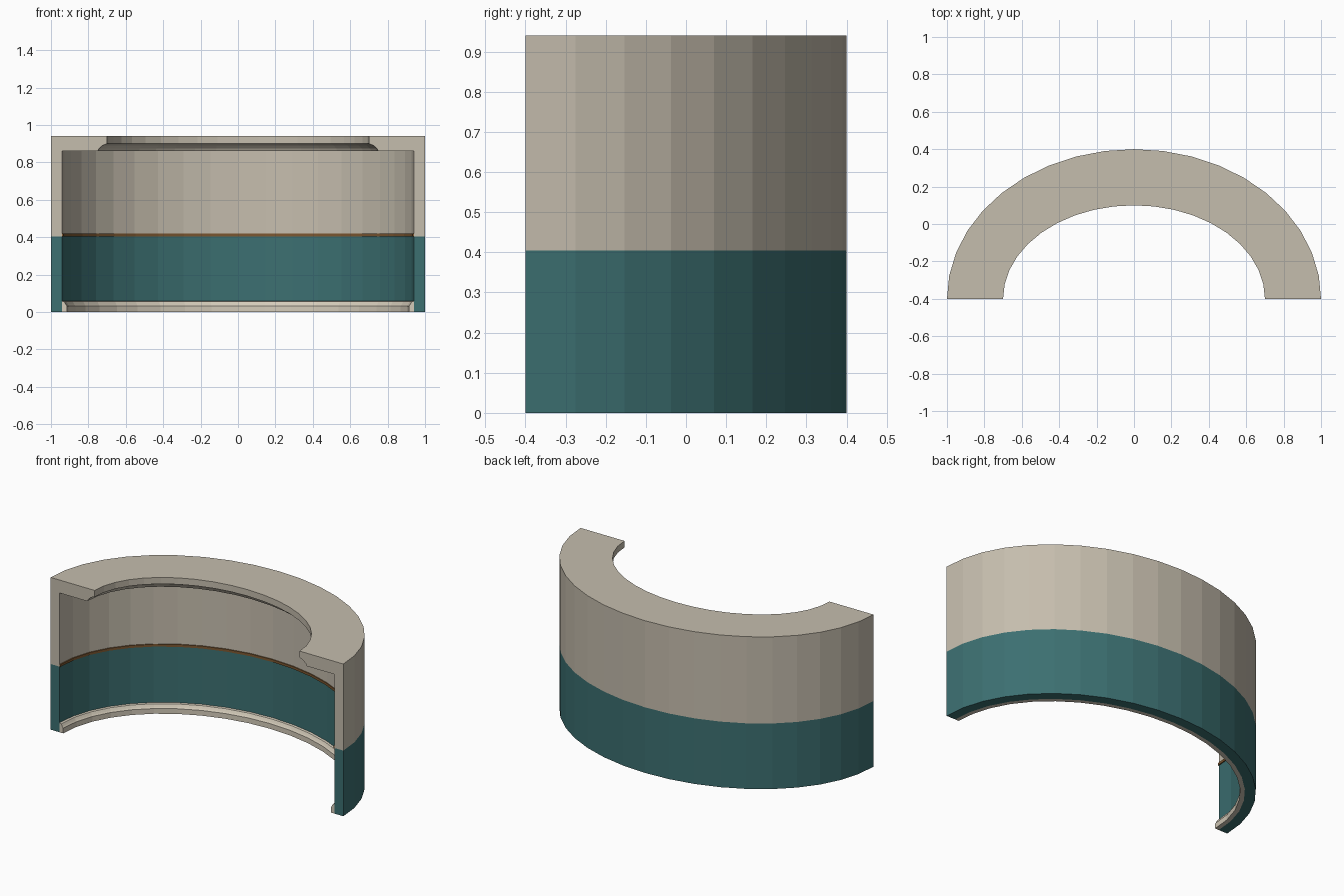
import bpy, bmesh, math

if "Cube" in bpy.data.objects:
    bpy.data.objects.remove(bpy.data.objects["Cube"])

STEPS = 20            # facets around the half oval
RX, RY, Y0 = 1.0, 0.8, -0.4


def material(name, rgb):
    m = bpy.data.materials.new(name)
    m.diffuse_color = (*rgb, 1)
    m.use_nodes = True
    m.node_tree.nodes["Principled BSDF"].inputs["Base Color"].default_value = m.diffuse_color
    return m


def half_oval(name, profile, mat):
    """Sweep a closed profile of (inset, z) points round the half oval and cap the ends."""
    bm = bmesh.new()
    rings = []
    for i in range(STEPS + 1):
        a = math.pi * i / STEPS
        rings.append([bm.verts.new(((RX - d) * math.cos(a), Y0 + (RY - d) * math.sin(a), z))
                      for d, z in profile])
    n = len(profile)
    for r, s in zip(rings, rings[1:]):
        for j in range(n):
            k = (j + 1) % n
            bm.faces.new((r[j], s[j], s[k], r[k]))
    bm.faces.new(rings[0])
    bm.faces.new(rings[-1][::-1])
    bmesh.ops.recalc_face_normals(bm, faces=bm.faces)
    me = bpy.data.meshes.new(name)
    bm.to_mesh(me)
    bm.free()
    me.materials.append(mat)
    ob = bpy.data.objects.new(name, me)
    bpy.context.collection.objects.link(ob)
    return ob


beige = material("beige plaster", (0.56, 0.51, 0.42))
teal = material("teal paint", (0.045, 0.160, 0.165))
cream = material("cream trim", (0.66, 0.60, 0.49))
brown = material("brown wood", (0.20, 0.095, 0.03))

# Lower painted wall
half_oval("lower_wall", [(0, 0), (0, 0.405), (0.06, 0.405), (0.06, 0)], teal)

# Upper wall with the ceiling rim and its small concave cove
half_oval("upper_wall_and_ceiling",
          [(0, 0.405), (0, 0.94), (0.30, 0.94), (0.30, 0.90), (0.275, 0.89),
           (0.257, 0.873), (0.25, 0.86), (0.06, 0.86), (0.06, 0.405)], beige)

# Thin rail where the two wall colours meet
half_oval("wall_rail", [(0.06, 0.405), (0.06, 0.42), (0.066, 0.42), (0.066, 0.405)], brown)

# Rounded skirting along the foot of the wall
half_oval("skirting", [(0.06, 0), (0.06, 0.058), (0.072, 0.055),
                       (0.080, 0.04), (0.086, 0.032), (0.086, 0)], cream)
